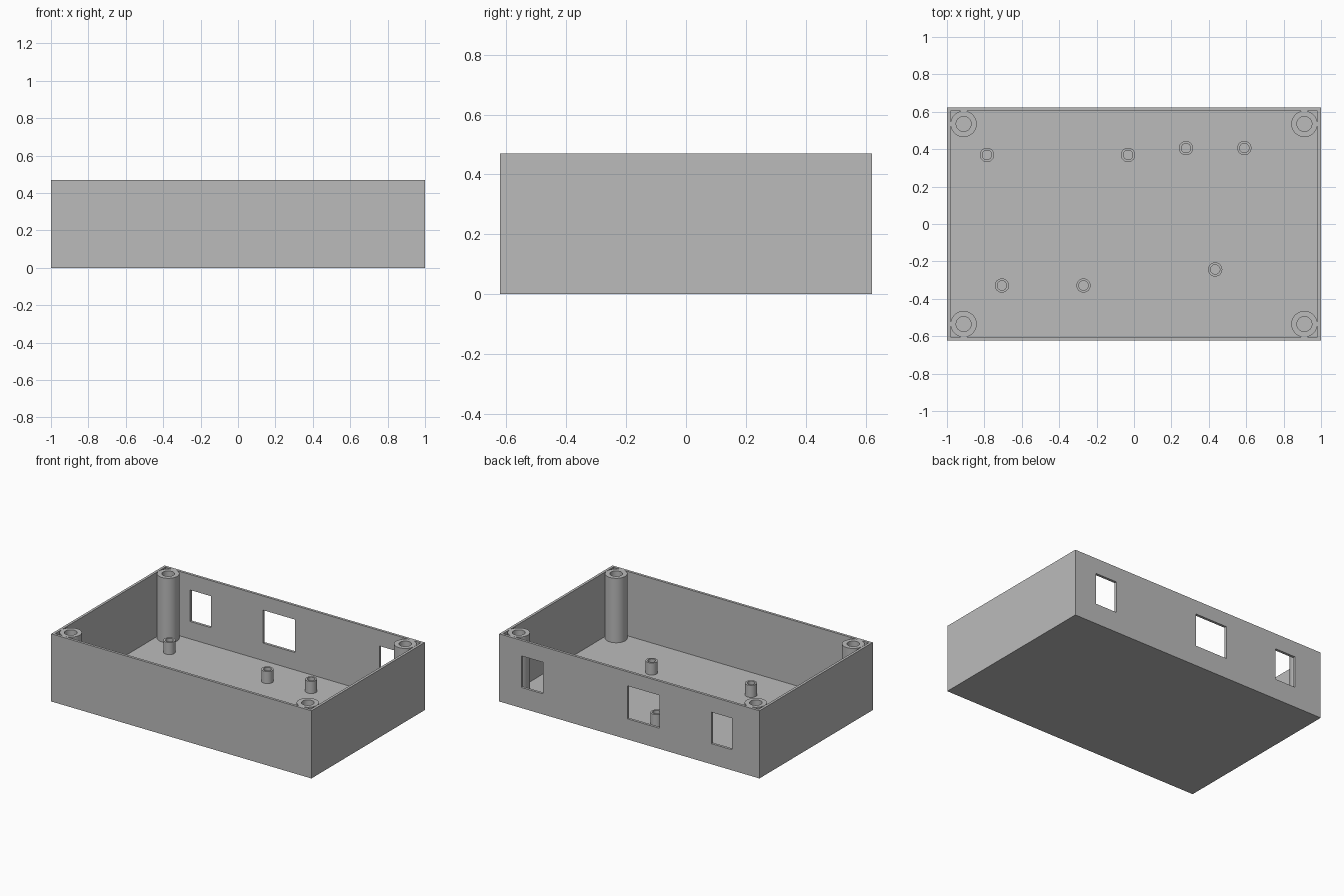
import bpy
import bmesh
from mathutils import Matrix

cube = bpy.data.objects.get("Cube")
if cube:
    bpy.data.objects.remove(cube, do_unlink=True)

HALF_X, HALF_Y, HEIGHT = 1.0, 0.622, 0.47
WALL, FLOOR = 0.018, 0.022

grey = bpy.data.materials.new("plain grey")
grey.use_nodes = True
colour = (0.5, 0.5, 0.5, 1)
grey.diffuse_color = colour
grey.node_tree.nodes["Principled BSDF"].inputs["Base Color"].default_value = colour


def add_object(name, bm):
    mesh = bpy.data.meshes.new(name)
    bmesh.ops.recalc_face_normals(bm, faces=bm.faces)
    bm.to_mesh(mesh)
    bm.free()
    mesh.materials.append(grey)
    obj = bpy.data.objects.new(name, mesh)
    bpy.context.collection.objects.link(obj)
    return obj


def block(name, low, high):
    """Box between two opposite corners."""
    bm = bmesh.new()
    size = [b - a for a, b in zip(low, high)]
    middle = [(a + b) / 2 for a, b in zip(low, high)]
    bmesh.ops.create_cube(bm, size=1, matrix=Matrix.Translation(middle) @ Matrix.Diagonal((*size, 1)))
    return add_object(name, bm)


def tube(name, x, y, outer, inner, top, sides=48):
    """Hollow post spun from a rectangular wall section."""
    bm = bmesh.new()
    base = FLOOR - 0.005
    section = [(inner, base), (outer, base), (outer, top), (inner, top)]
    verts = [bm.verts.new((x + r, y, z)) for r, z in section]
    edges = [bm.edges.new((verts[i], verts[(i + 1) % 4])) for i in range(4)]
    bmesh.ops.spin(bm, geom=verts + edges, cent=(x, y, 0), axis=(0, 0, 1),
                   angle=6.2831853, steps=sides, use_duplicate=False)
    bmesh.ops.remove_doubles(bm, verts=bm.verts, dist=0.0001)
    obj = add_object(name, bm)
    bpy.ops.object.select_all(action="DESELECT")
    obj.select_set(True)
    bpy.context.view_layer.objects.active = obj
    bpy.ops.object.shade_smooth_by_angle(angle=0.6)
    return obj


def cut(target, cutter):
    cutter.hide_render = True
    mod = target.modifiers.new("cut", "BOOLEAN")
    mod.operation = "DIFFERENCE"
    mod.solver = "EXACT"
    mod.object = cutter
    bpy.context.view_layer.objects.active = target
    bpy.ops.object.modifier_apply(modifier=mod.name)
    bpy.data.objects.remove(cutter, do_unlink=True)


# Open-topped tray
tray = block("tray", (-HALF_X, -HALF_Y, 0), (HALF_X, HALF_Y, HEIGHT))
cut(tray, block("cavity_cutter", (WALL - HALF_X, WALL - HALF_Y, FLOOR),
                (HALF_X - WALL, HALF_Y - WALL, HEIGHT + 0.2)))

# Connector windows through the back wall: left x, right x, top z
for x0, x1, top in [(-0.79, -0.63, 0.362), (-0.23, 0.015, 0.372), (0.665, 0.83, 0.362)]:
    cut(tray, block("window_cutter", (x0, HALF_Y - 0.06, 0.143), (x1, HALF_Y + 0.06, top)))

# Full-height screw posts in the corners
for side, sx in (("right", -1), ("left", 1)):
    for end, sy in (("front", -1), ("back", 1)):
        tube(f"{end}_{side}_screw_post", sx * 0.911, sy * 0.535, 0.07, 0.04, HEIGHT)

# Short board standoffs on the floor
standoffs = [(-0.786, 0.369), (-0.032, 0.369), (0.278, 0.406), (0.59, 0.406),
             (-0.706, -0.329), (-0.27, -0.329), (0.434, -0.243)]
for i, (x, y) in enumerate(standoffs, 1):
    tube(f"board_standoff_{i}", x, y, 0.038, 0.025, 0.106, 32)
